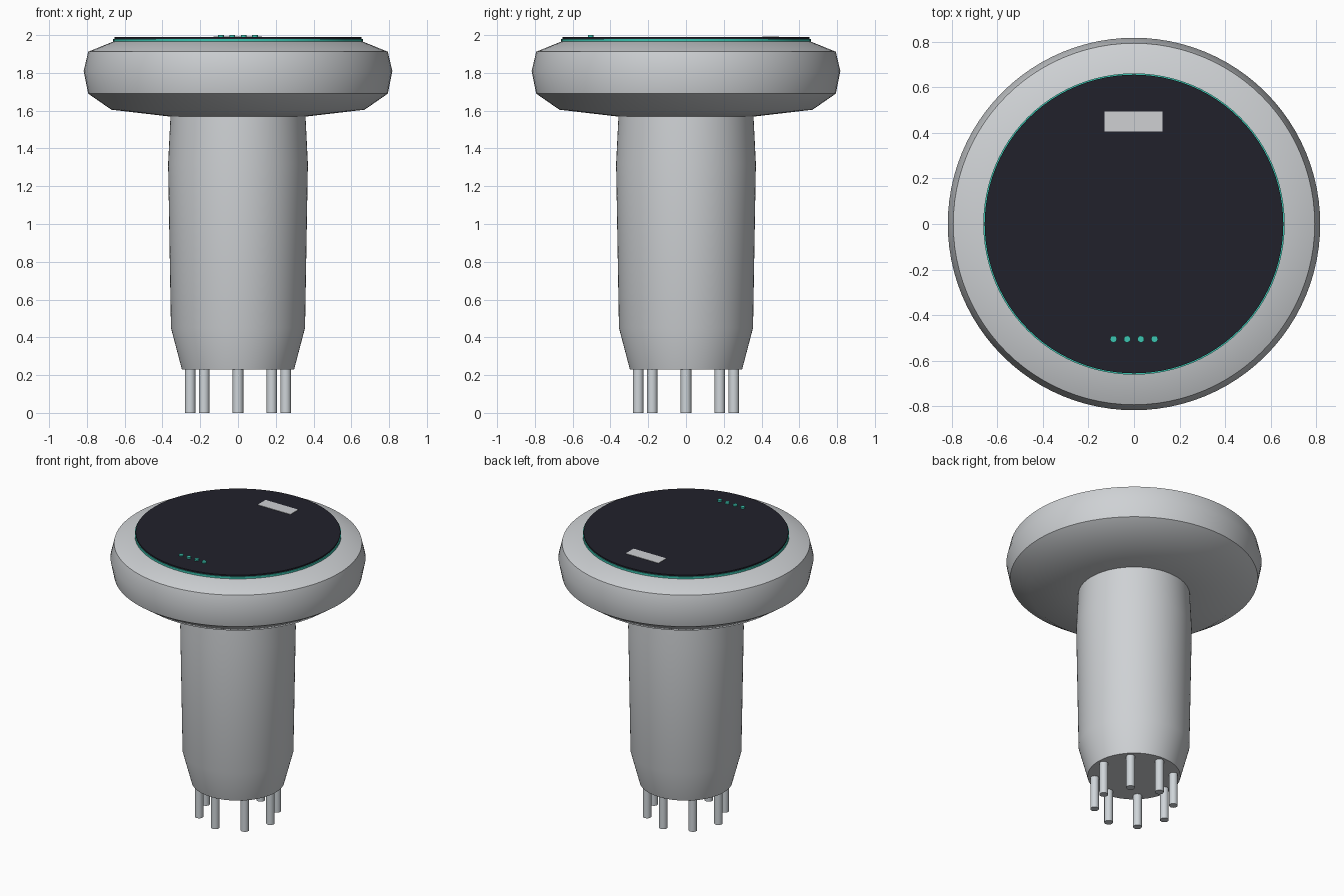
import bpy, bmesh, math
from mathutils import Matrix

cube = bpy.data.objects.get("Cube")
if cube:
    bpy.data.objects.remove(cube, do_unlink=True)


def material(name, rgb):
    m = bpy.data.materials.new(name)
    m.use_nodes = True
    m.diffuse_color = (*rgb, 1)
    bsdf = m.node_tree.nodes["Principled BSDF"]
    bsdf.inputs["Base Color"].default_value = (*rgb, 1)
    bsdf.inputs["Roughness"].default_value = 0.5
    return m


shell = material("shell grey", (0.62, 0.64, 0.66))
steel = material("pin steel", (0.62, 0.66, 0.69))
glass = material("dark glass", (0.015, 0.015, 0.024))
teal = material("teal light", (0.045, 0.56, 0.44))
label = material("pale label", (0.62, 0.63, 0.65))


def finish(name, bm, mat, smooth=True):
    bmesh.ops.recalc_face_normals(bm, faces=bm.faces)
    me = bpy.data.meshes.new(name)
    bm.to_mesh(me)
    bm.free()
    me.materials.append(mat)
    ob = bpy.data.objects.new(name, me)
    bpy.context.collection.objects.link(ob)
    if smooth:
        bpy.ops.object.select_all(action="DESELECT")
        ob.select_set(True)
        bpy.context.view_layer.objects.active = ob
        bpy.ops.object.shade_smooth_by_angle(angle=math.radians(32))
    return ob


def lathe(name, profile, mat, sides=96):
    """Solid of revolution about z, capped flat at both ends."""
    bm = bmesh.new()
    rings = []
    for r, z in profile:
        rings.append([bm.verts.new((r * math.cos(math.tau * i / sides),
                                    r * math.sin(math.tau * i / sides), z))
                      for i in range(sides)])
    for a, b in zip(rings, rings[1:]):
        for i in range(sides):
            j = (i + 1) % sides
            bm.faces.new((a[i], a[j], b[j], b[i]))
    bm.faces.new(rings[0])
    bm.faces.new(rings[-1])
    return finish(name, bm, mat)


def disc(name, radius, z0, z1, mat, x=0, y=0, sides=96):
    ob = lathe(name, [(radius, z0), (radius, z1)], mat, sides)
    ob.location = (x, y, 0)
    return ob


# Tapered stem
lathe("stem", [(0.297, 0.23), (0.355, 0.45), (0.37, 1.32), (0.357, 1.58)], shell)

# Wide rounded head
lathe("head", [(0.37, 1.57), (0.67, 1.605), (0.793, 1.69), (0.817, 1.81),
               (0.793, 1.912), (0.655, 1.968)], shell)

# Light ring and dark glass top
disc("light_ring", 0.661, 1.962, 1.98, teal)
disc("glass_panel", 0.655, 1.975, 1.99, glass)

# Label plate at the back of the panel
bm = bmesh.new()
bmesh.ops.create_cube(bm, size=1, matrix=Matrix.Translation((-0.002, 0.449, 1.99))
                      @ Matrix.Diagonal((0.256, 0.088, 0.005, 1)))
finish("label_plate", bm, label, smooth=False)

# Row of indicator lights at the front of the panel
for i in range(4):
    disc(f"indicator_{i + 1}", 0.015, 1.985, 2.0, teal, -0.09 + 0.06 * i, -0.505, 12)

# Ring of contact pins under the stem
for i in range(8):
    a = math.tau * i / 8
    disc(f"pin_{i + 1}", 0.028, 0, 0.25, steel,
         0.253 * math.cos(a), 0.253 * math.sin(a), 16)
